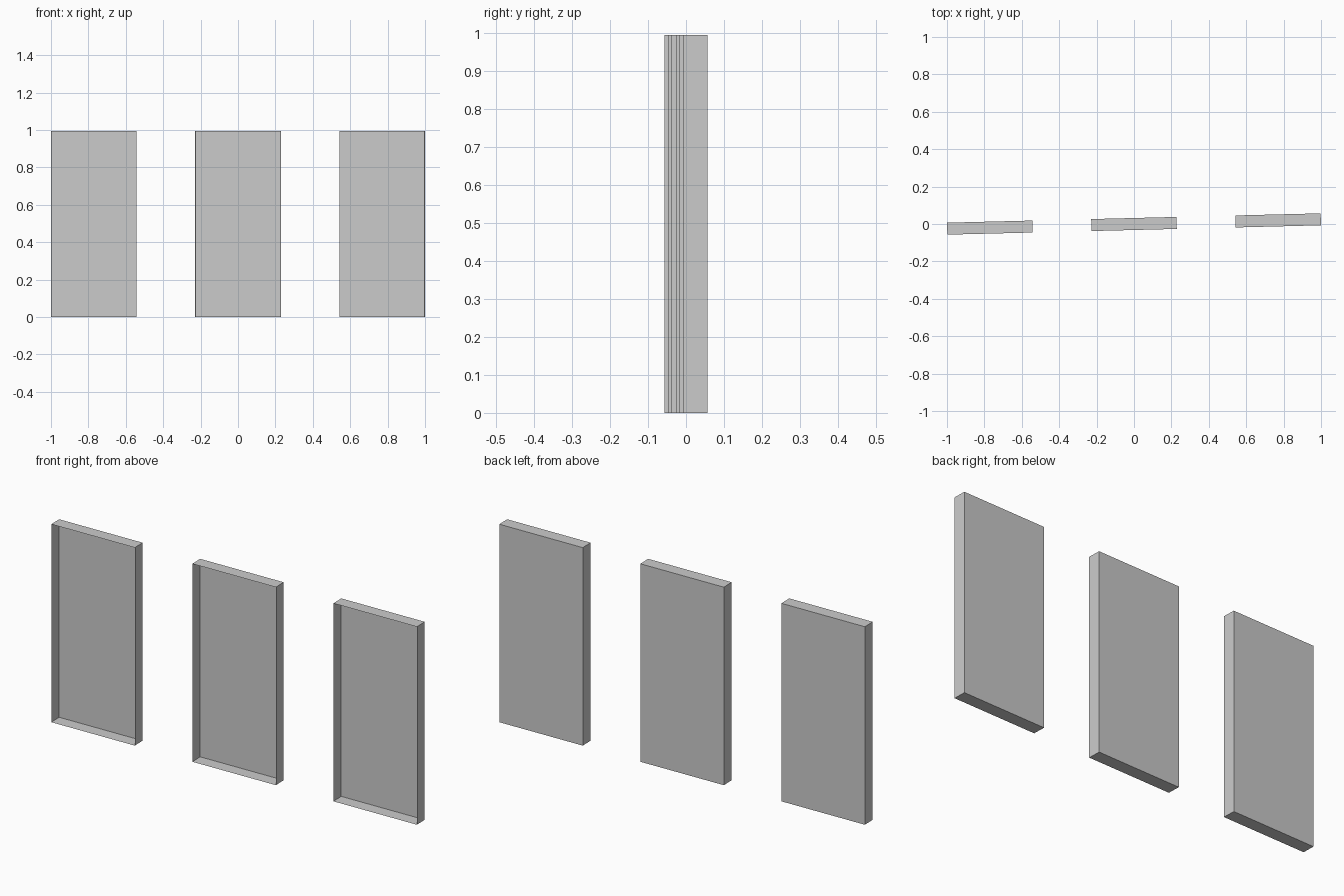
import bpy, bmesh, math
from mathutils import Matrix

if "Cube" in bpy.data.objects:
    bpy.data.objects.remove(bpy.data.objects["Cube"])

W, D, H = 0.456, 0.064, 0.995     # panel width, depth, height
STEP = 0.771                      # spacing along the row
TURN = math.radians(1.43)         # whole row is slightly turned


def open_panel(name, offset):
    """Thin-walled shallow tray standing upright, open towards the front."""
    bm = bmesh.new()
    bmesh.ops.create_cube(bm, size=1)
    bm.normal_update()
    front = [f for f in bm.faces if f.normal.y < -0.9]
    bmesh.ops.delete(bm, geom=front, context='FACES_ONLY')
    bm.transform(Matrix.Rotation(TURN, 4, 'Z')
                 @ Matrix.Translation((offset, 0, H / 2))
                 @ Matrix.Diagonal((W, D, H, 1)))
    mesh = bpy.data.meshes.new(name)
    bm.to_mesh(mesh)
    bm.free()
    bpy.context.collection.objects.link(bpy.data.objects.new(name, mesh))


# Row of three identical panels
for name, i in (("left_panel", -1), ("middle_panel", 0), ("right_panel", 1)):
    open_panel(name, i * STEP)
